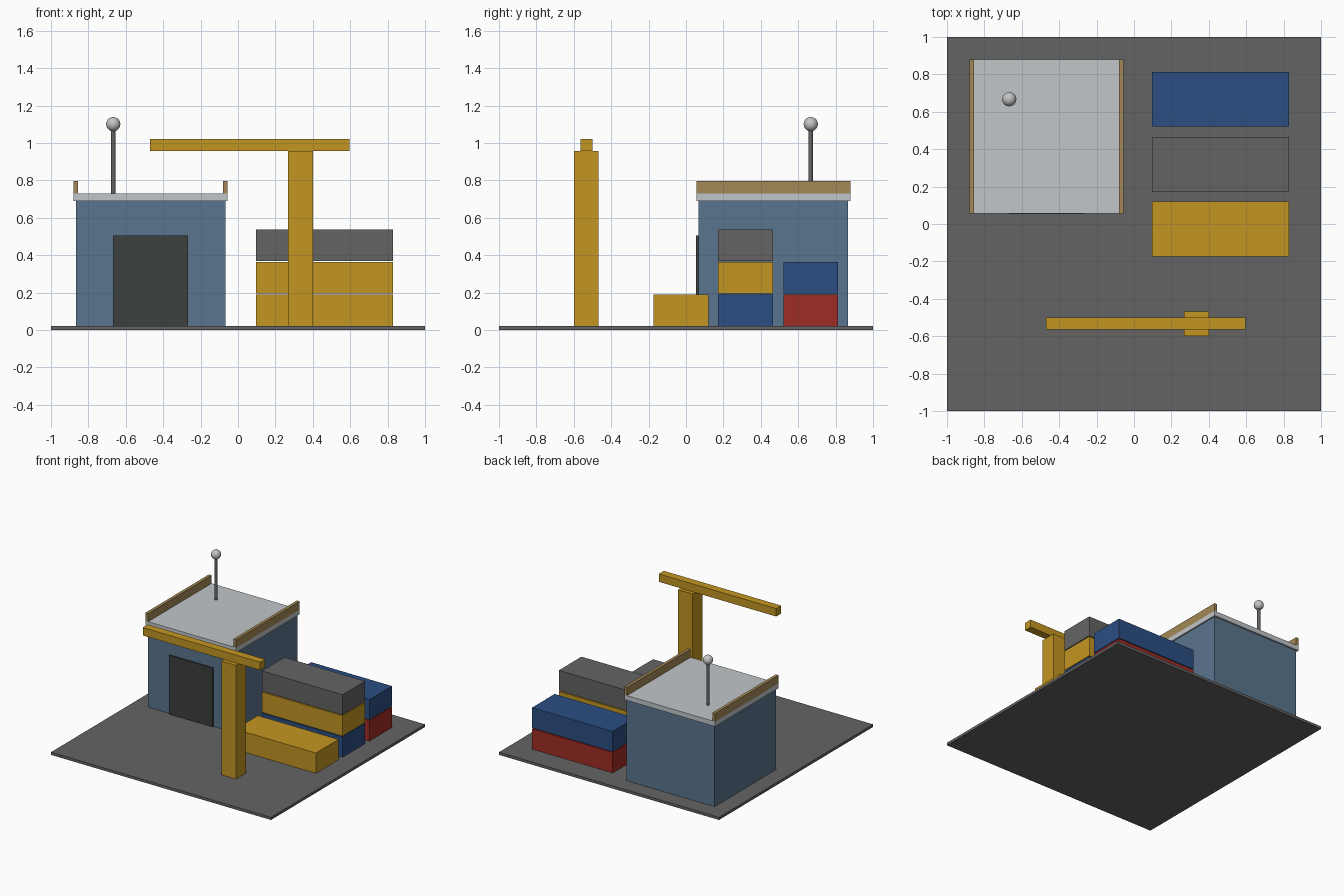
import bpy

cube = bpy.data.objects.get("Cube")
if cube:
    bpy.data.objects.remove(cube, do_unlink=True)


def material(name, r, g, b):
    m = bpy.data.materials.new(name)
    m.use_nodes = True
    m.diffuse_color = (r, g, b, 1)
    m.node_tree.nodes["Principled BSDF"].inputs["Base Color"].default_value = (r, g, b, 1)
    return m


grey = material("asphalt grey", 0.127, 0.127, 0.127)
wall = material("wall blue", 0.102, 0.178, 0.27)
pale = material("roof pale grey", 0.54, 0.565, 0.585)
tan = material("parapet tan", 0.37, 0.25, 0.095)
dark = material("door charcoal", 0.044, 0.05, 0.048)
yellow = material("yellow", 0.552, 0.305, 0.016)
blue = material("container blue", 0.024, 0.076, 0.223)
red = material("container red", 0.352, 0.025, 0.018)
silver = material("beacon silver", 0.55, 0.55, 0.55)


def box(name, mat, x, y, z):
    """Box spanning the given (low, high) ranges."""
    bpy.ops.mesh.primitive_cube_add(size=1, location=[(a + b) / 2 for a, b in (x, y, z)])
    ob = bpy.context.object
    ob.name = name
    ob.scale = [b - a for a, b in (x, y, z)]
    bpy.ops.object.transform_apply(location=False, rotation=False, scale=True)
    ob.data.materials.append(mat)
    return ob


# Ground slab
FLOOR = 0.022
box("ground_slab", grey, (-1, 1), (-1, 1), (0, FLOOR))

# Warehouse with flat roof, side parapets and door
box("warehouse_walls", wall, (-0.866, -0.067), (0.067, 0.866), (FLOOR, 0.69))
roof_x, roof_y = (-0.88, -0.055), (0.055, 0.88)
box("warehouse_roof", pale, roof_x, roof_y, (0.69, 0.73))
for side, x in (("right", roof_x[0]), ("left", roof_x[1] - 0.025)):
    box(f"parapet_{side}", tan, (x, x + 0.025), roof_y, (0.73, 0.797))
box("warehouse_door", dark, (-0.667, -0.268), (0.054, 0.068), (FLOOR, 0.505))

# Antenna mast and ball
bpy.ops.mesh.primitive_cylinder_add(vertices=16, radius=0.012, depth=0.37,
                                    location=(-0.667, 0.667, 0.915))
mast = bpy.context.object
mast.name = "antenna_mast"
mast.data.materials.append(grey)
bpy.ops.object.shade_smooth_by_angle()
bpy.ops.mesh.primitive_uv_sphere_add(segments=24, ring_count=14, radius=0.038,
                                     location=(-0.667, 0.667, 1.1))
ball = bpy.context.object
ball.name = "antenna_ball"
ball.data.materials.append(silver)
bpy.ops.object.shade_smooth()

# Container stacks, listed bottom to top
stacks = {"front": (-0.173, [yellow]),
          "middle": (0.172, [blue, yellow, grey]),
          "back": (0.52, [red, blue])}
for row, (y, colours) in stacks.items():
    for level, mat in enumerate(colours):
        z = FLOOR + level * 0.1735
        box(f"container_{row}_{level + 1}", mat, (0.097, 0.83), (y, y + 0.293), (z, z + 0.167))

# Crane
box("crane_post", yellow, (0.268, 0.4), (-0.598, -0.468), (FLOOR, 0.957))
box("crane_jib", yellow, (-0.47, 0.597), (-0.565, -0.5), (0.957, 1.022))
